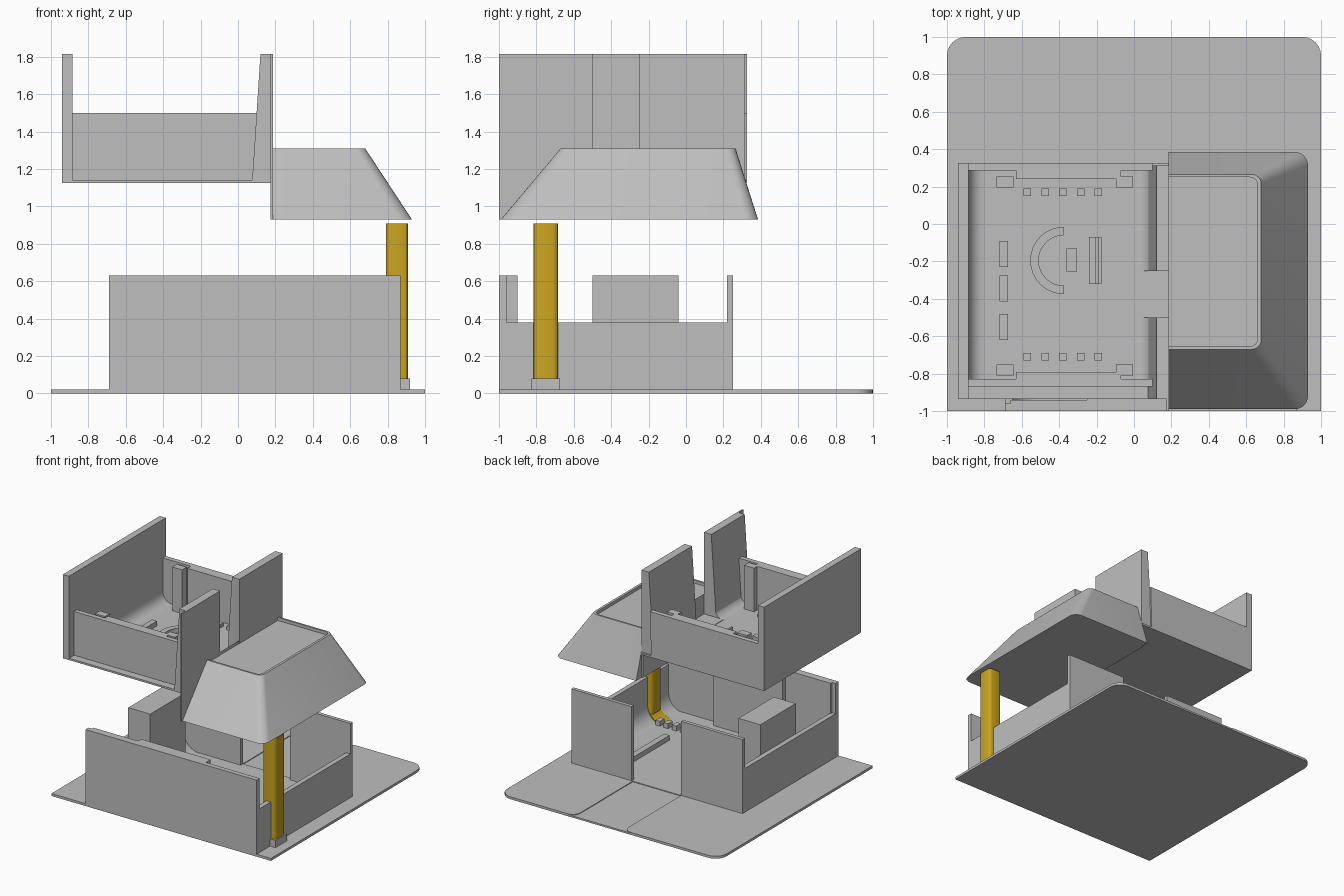
import bpy, bmesh, math
from mathutils import Vector

cube = bpy.data.objects.get("Cube")
if cube:
    bpy.data.objects.remove(cube)


def material(name, color):
    m = bpy.data.materials.new(name)
    m.use_nodes = True
    m.diffuse_color = color
    m.node_tree.nodes["Principled BSDF"].inputs["Base Color"].default_value = color
    return m


GREY = material("light grey", (0.52, 0.52, 0.52, 1))
GOLD = material("gold", (0.60, 0.38, 0.015, 1))


def rounded(points, radii, steps=6):
    """Polygon whose corners are rounded by the given radii."""
    out = []
    for i, p in enumerate(points):
        p, r = Vector(p), radii[i]
        if r == 0:
            out.append(p)
            continue
        a = p + (Vector(points[i - 1]) - p).normalized() * r
        b = p + (Vector(points[(i + 1) % len(points)]) - p).normalized() * r
        for k in range(steps + 1):
            t = k / steps * math.pi / 2
            out.append(p + (a - p) * (1 - math.sin(t)) + (b - p) * (1 - math.cos(t)))
    return out


def rect(x0, x1, y0, y1):
    return [(x0, y0), (x1, y0), (x1, y1), (x0, y1)]


def loft(name, rings, axis="z", mat=GREY, smooth=False):
    """Join matching outlines placed along an axis and cap both ends."""
    bm = bmesh.new()
    loops = []
    for outline, w in rings:
        loops.append([bm.verts.new((u, v, w) if axis == "z" else (u, w, v))
                      for u, v in outline])
    for a, b in zip(loops, loops[1:]):
        for i in range(len(a)):
            j = (i + 1) % len(a)
            bm.faces.new((a[i], a[j], b[j], b[i]))
    bm.faces.new(loops[0])
    bm.faces.new(loops[-1])
    bmesh.ops.recalc_face_normals(bm, faces=bm.faces)
    mesh = bpy.data.meshes.new(name)
    bm.to_mesh(mesh)
    bm.free()
    mesh.materials.append(mat)
    obj = bpy.data.objects.new(name, mesh)
    bpy.context.collection.objects.link(obj)
    if smooth:
        bpy.ops.object.select_all(action="DESELECT")
        obj.select_set(True)
        bpy.context.view_layer.objects.active = obj
        bpy.ops.object.shade_smooth_by_angle(angle=math.radians(30))
    return obj


def box(name, x0, x1, y0, y1, z0, z1, mat=GREY):
    return loft(name, [(rect(x0, x1, y0, y1), z0), (rect(x0, x1, y0, y1), z1)], mat=mat)


def cove(name, x, z, side, r, y0, y1, mat=GREY):
    """Concave strip between a wall at x and the floor at z."""
    arc = [(x + side * r * (1 - math.sin(t)), z + r * (1 - math.cos(t)))
           for t in (k * math.pi / 12 for k in range(7))]
    pts = [(x, z)] + arc
    return loft(name, [(pts, y0), (pts, y1)], "y", mat, smooth=True)


# Base plate with a recessed driveway between two raised aprons
plate = rounded(rect(-1, 1, -1, 1), [0, 0, 0.1, 0.1])
loft("base_plate", [(plate, 0), (plate, 0.014)], smooth=True)
left_apron = rounded(rect(0.31, 1, 0.25, 1), [0, 0, 0.1, 0.07])
right_apron = rounded(rect(-1, -0.13, 0.25, 1), [0, 0, 0.07, 0.1])
for name, pts in (("left_apron", left_apron), ("right_apron", right_apron)):
    loft(name, [(pts, 0.01), (pts, 0.02)], smooth=True)
box("ground_floor", -1, 1, -1, 0.25, 0.01, 0.02)

# Ground storey walls
G = 0.015
box("front_wall", -0.69, 0.87, -1, -0.96, G, 0.63)
box("front_wall_lining", -0.66, -0.25, -0.96, -0.94, G, 0.63)
box("front_wall_thick_part", -0.25, 0.38, -0.96, -0.9, G, 0.63)
box("right_side_wall", -0.69, -0.65, -0.96, 0.25, G, 0.38)
box("left_side_wall", 0.83, 0.87, -0.96, 0.25, G, 0.38)
box("back_wall_right", -0.69, -0.13, 0.22, 0.25, G, 0.63)
box("back_wall_left", 0.32, 0.87, 0.22, 0.25, G, 0.63)
box("chimney_block", -0.65, -0.45, -0.5, -0.04, G, 0.63)
cove("right_wall_cove", -0.65, G, 1, 0.15, -0.96, 0.22)
cove("left_wall_cove", 0.83, G, -1, 0.13, -0.96, 0.22)

# Ground floor fittings
box("floor_kerb", 0.5, 0.55, -0.5, 0.1, G, 0.06)
for i in range(5):
    x = 0.4 + 0.075 * i
    box("ground_stud", x, x + 0.04, -0.72, -0.66, G, 0.06)

# Corner column
col = rounded(rect(0.79, 0.91, -0.815, -0.685), [0.025] * 4, 3)
loft("corner_column", [(col, 0.08), (col, 0.91)], mat=GOLD, smooth=True)
cove("column_foot", 0.83, G + 0.004, -1, 0.14, -0.815, -0.685, GOLD)
box("column_socket", 0.86, 0.92, -0.825, -0.675, G, 0.08)

# Sloped roof with a shallow tray in its top
def roof_outline(x1, y0, y1, r):
    return rounded(rect(0.185, x1, y0, y1), [0, r, r, 0])


loft("lower_roof", [(roof_outline(0.93, -0.99, 0.385, 0.07), 0.93),
                    (roof_outline(0.68, -0.67, 0.265, 0.05), 1.31),
                    (roof_outline(0.66, -0.655, 0.25, 0.04), 1.31),
                    (roof_outline(0.66, -0.655, 0.25, 0.04), 1.285)], smooth=True)

# Upper storey floor and tall end walls
F = 1.14
box("upper_floor", -0.94, 0.185, -0.935, 0.325, 1.125, F)
box("right_gable", -0.94, -0.885, -0.935, 0.325, 1.125, 1.815)
wedge = [(0.075, F), (0.185, F), (0.185, 1.815), (0.12, 1.815), (0.08, 1.2)]
for name, y0, y1 in (("left_gable_front", -0.935, -0.5), ("left_gable_back", -0.25, 0.312)):
    loft(name, [(wedge, y0), (wedge, y1)], "y")
    cove(name + "_cove", 0.085, F, -1, 0.07, max(y0, -0.87), y1)
box("gable_front_flange", 0.175, 0.187, -1, -0.5, 0.93, 1.815)
box("gable_back_flange", 0.175, 0.187, -0.25, 0.312, 0.93, 1.815)
box("doorway_sill", 0.01, 0.185, -0.5, -0.24, F - 0.01, F + 0.004)
box("doorway_riser", 0.175, 0.187, -0.5, -0.25, 0.93, F)
cove("right_gable_cove", -0.885, F, 1, 0.085, -0.87, 0.285)

# Upper long walls, thick in the middle
long_wall = [(-0.885, F), (0.09, F), (0.1, 1.5), (-0.885, 1.5)]
for name, y0, y1, m0, m1 in (("upper_front_wall", -0.87, -0.83, -0.83, -0.79),
                             ("upper_back_wall", 0.285, 0.325, 0.24, 0.285)):
    loft(name, [(long_wall, y0), (long_wall, y1)], "y")
    box(name + "_panel", -0.63, -0.07, m0, m1, F, 1.5)

# Upper floor fittings: corner posts, studs, seats and curved counter
for y in (0.225, -0.78):
    for x in (-0.69, -0.05):
        box("corner_post", x - 0.045, x + 0.045, y - 0.03, y + 0.03, F, 1.5)
for y in (0.17, -0.71):
    for i in range(5):
        x = -0.57 + 0.095 * i
        box("floor_stud", x - 0.02, x + 0.02, y - 0.02, y + 0.02, F, F + 0.03)
for y in (-0.16, -0.345, -0.55):
    box("wall_seat", -0.72, -0.675, y - 0.07, y + 0.07, F, F + 0.04)
angles = [math.pi / 2 + k * math.pi / 16 for k in range(17)]
arc = [(-0.375 + 0.18 * math.cos(t), -0.195 + 0.18 * math.sin(t)) for t in angles]
arc += [(-0.375 + 0.135 * math.cos(t), -0.195 + 0.135 * math.sin(t)) for t in reversed(angles)]
loft("curved_counter", [(arc, F), (arc, F + 0.04)], smooth=True)
box("stool", -0.36, -0.305, -0.255, -0.13, F, F + 0.03)
box("bench", -0.24, -0.175, -0.32, -0.07, F, F + 0.02)
box("bench_back", -0.205, -0.19, -0.32, -0.07, F, F + 0.07)
